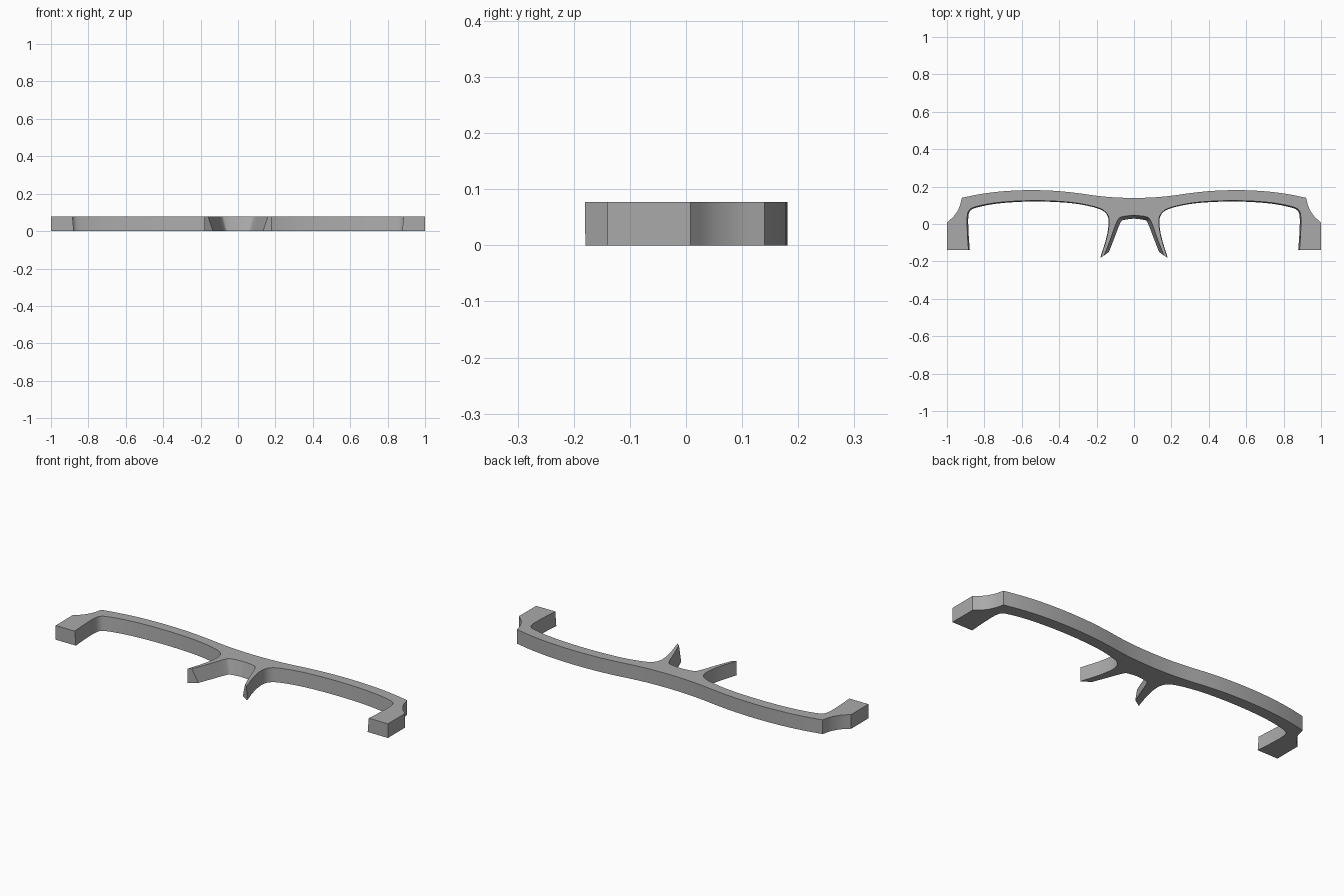
import bpy
import bmesh
from mathutils import Vector

if "Cube" in bpy.data.objects:
    bpy.data.objects.remove(bpy.data.objects["Cube"])

HEIGHT = 0.077
STEPS = 5


def spline(points, steps=STEPS):
    """Smooth curve through the given plan points."""
    p = [Vector(q) for q in points]
    p = [2 * p[0] - p[1]] + p + [2 * p[-1] - p[-2]]
    out = []
    for a, b, c, d in zip(p, p[1:], p[2:], p[3:]):
        for i in range(steps):
            t = i / steps
            out.append(0.5 * (2 * b + (c - a) * t + (2 * a - 5 * b + 4 * c - d) * t * t
                              + (3 * b - a - 3 * c + d) * t ** 3))
    return out + [p[-2]]


def drafted(curve, start, end):
    """Offset a curve to its right by an amount that fades from start to end."""
    out = []
    last = len(curve) - 1
    for i, p in enumerate(curve):
        d = (curve[min(i + 1, last)] - curve[max(i - 1, 0)]).normalized()
        out.append(p + Vector((d.y, -d.x)) * -(start + (end - start) * i / last))
    return out


# Half outline, from the bridge around the hinge and back to the nose arch
brow = spline([(0, .139), (.1, .142), (.2, .151), (.3, .165), (.42, .177), (.56, .181),
               (.7, .175), (.82, .16), (.92, .14)])
temple = spline([(.92, .14), (.935, .088), (.962, .043), (1, .008)])
hinge_end = [Vector((1, -.14))]
lens = spline([(.885, -.14), (.891, -.05), (.892, .04), (.878, .077), (.84, .094),
               (.75, .112), (.64, .122), (.52, .125), (.4, .121), (.3, .111), (.21, .092),
               (.16, .071), (.136, .038), (.134, -.01), (.147, -.08), (.178, -.18)])
nose_top = spline([(.16, -.168), (.125, -.078), (.092, .012), (.068, .038), (0, .047)])
nose_low = spline([(.134, -.15), (.105, -.075), (.072, .008), (.052, .022), (0, .029)])

back = brow + temple[1:] + hinge_end
top_half = back + lens + nose_top
low_half = back + drafted(lens, 0.007, 0.002) + nose_low


def mirrored(half):
    """Close the half outline across the centre plane."""
    return half + [Vector((-p.x, p.y)) for p in reversed(half[1:-1])]


# Frame body lofted between its lower and upper outlines
bm = bmesh.new()
low = [bm.verts.new((p.x, p.y, 0)) for p in mirrored(low_half)]
top = [bm.verts.new((p.x, p.y, HEIGHT)) for p in mirrored(top_half)]
bm.faces.new(low)
bm.faces.new(top)
for i in range(len(low)):
    j = (i + 1) % len(low)
    bm.faces.new((low[i], low[j], top[j], top[i]))
bmesh.ops.recalc_face_normals(bm, faces=bm.faces)
mesh = bpy.data.meshes.new("brow_frame")
bm.to_mesh(mesh)
bm.free()
frame = bpy.data.objects.new("brow_frame", mesh)
bpy.context.collection.objects.link(frame)

# Plain grey material
grey = bpy.data.materials.new("plain_grey")
grey.use_nodes = True
colour = (0.4, 0.4, 0.4, 1)
grey.diffuse_color = colour
grey.node_tree.nodes["Principled BSDF"].inputs["Base Color"].default_value = colour
mesh.materials.append(grey)

bpy.ops.object.select_all(action='DESELECT')
frame.select_set(True)
bpy.context.view_layer.objects.active = frame
bpy.ops.object.shade_smooth_by_angle()
